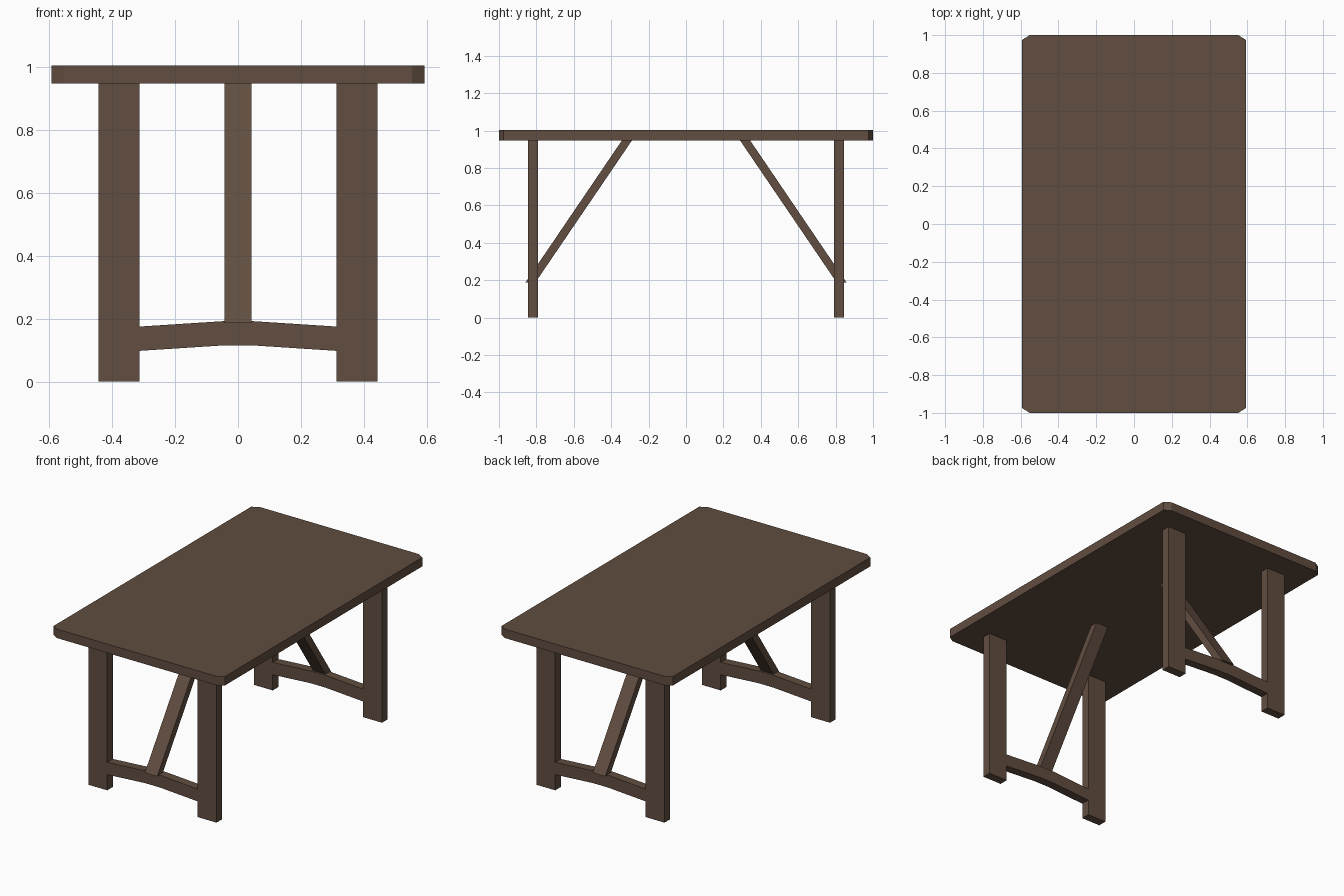
import bpy, bmesh

if "Cube" in bpy.data.objects:
    bpy.data.objects.remove(bpy.data.objects["Cube"])

wood = bpy.data.materials.new("dark walnut wood")
wood.diffuse_color = (0.119, 0.074, 0.051, 1)
wood.use_nodes = True
wood.node_tree.nodes["Principled BSDF"].inputs["Base Color"].default_value = wood.diffuse_color


def prism(name, profile, axis, lo, hi):
    """Extrude a 2D profile along axis ('x', 'y' or 'z') from lo to hi."""
    def place(p, d):
        a, b = p
        return {"x": (d, a, b), "y": (a, d, b), "z": (a, b, d)}[axis]

    bm = bmesh.new()
    face = bm.faces.new([bm.verts.new(place(p, lo)) for p in profile])
    ext = bmesh.ops.extrude_face_region(bm, geom=[face])
    step = place((0, 0), hi - lo)
    bmesh.ops.translate(bm, vec=step,
                        verts=[v for v in ext["geom"] if isinstance(v, bmesh.types.BMVert)])
    bmesh.ops.recalc_face_normals(bm, faces=bm.faces)
    mesh = bpy.data.meshes.new(name)
    bm.to_mesh(mesh)
    bm.free()
    mesh.materials.append(wood)
    obj = bpy.data.objects.new(name, mesh)
    bpy.context.collection.objects.link(obj)
    return obj


# tabletop with clipped corners
X, Y, cx, cy = 0.592, 1.0, 0.04, 0.025
TOP, UNDER = 1.003, 0.947
outline = [(X, -Y + cy), (X, Y - cy), (X - cx, Y), (-X + cx, Y),
           (-X, Y - cy), (-X, -Y + cy), (-X + cx, -Y), (X - cx, -Y)]
prism("tabletop", outline, "z", UNDER, TOP)

for end, s in (("front", -1), ("back", 1)):
    y0, y1 = sorted((s * 0.79, s * 0.845))

    # plank legs
    for side, t in (("left", -1), ("right", 1)):
        a, b = t * 0.313, t * 0.443
        prism(f"{end}_{side}_leg", [(a, 0), (b, 0), (b, UNDER), (a, UNDER)], "y", y0, y1)

    # arched stretcher between the legs
    lower = [(-0.313, 0.098), (-0.05, 0.115), (0.05, 0.115), (0.313, 0.098)]
    upper = [(x, z + 0.077) for x, z in reversed(lower)]
    prism(f"{end}_stretcher", lower + upper, "y", y0, y1)

    # diagonal brace from stretcher up to the tabletop
    brace = [(s * 0.859, 0.187), (s * 0.806, 0.187), (s * 0.289, UNDER), (s * 0.343, UNDER)]
    prism(f"{end}_brace", brace, "x", -0.043, 0.043)
